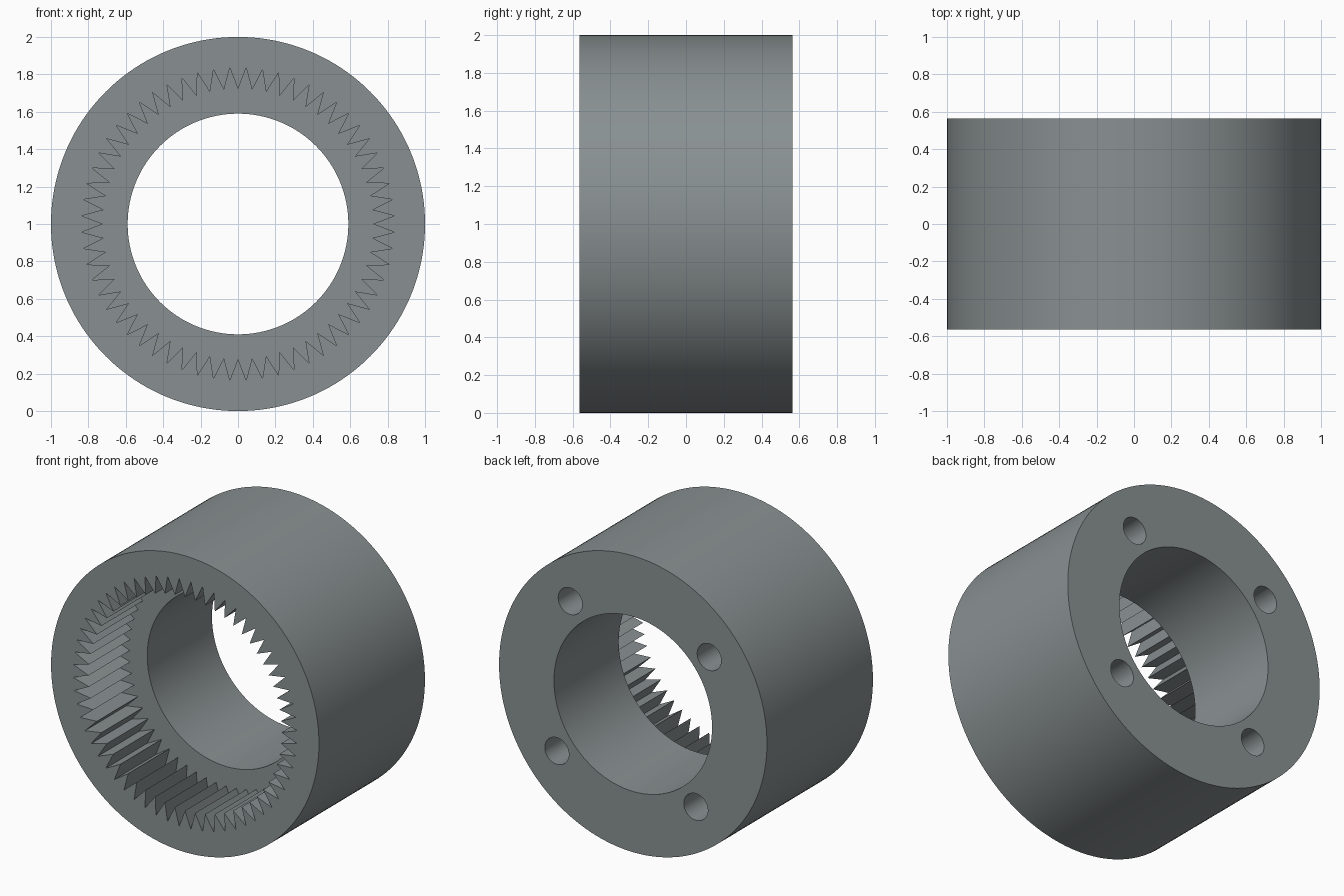
import bpy, bmesh, math

if "Cube" in bpy.data.objects:
    bpy.data.objects.remove(bpy.data.objects["Cube"])

HALF = 0.565          # half of the ring width
FLOOR = -0.125        # depth at which the toothed recess ends
TEETH = 60


def circle(radius, n, cx=0.0, cz=0.0):
    return [(cx + radius * math.cos(2 * math.pi * i / n),
             cz + radius * math.sin(2 * math.pi * i / n)) for i in range(n)]


def prism(name, profile, y0, y1):
    """Extrude an x/z profile along y, with the ring axis at z = 1."""
    bm = bmesh.new()
    face = bm.faces.new([bm.verts.new((x, y0, z + 1)) for x, z in profile])
    ext = bmesh.ops.extrude_face_region(bm, geom=[face], use_keep_orig=True)
    moved = [g for g in ext["geom"] if isinstance(g, bmesh.types.BMVert)]
    bmesh.ops.translate(bm, verts=moved, vec=(0, y1 - y0, 0))
    bmesh.ops.recalc_face_normals(bm, faces=bm.faces)
    mesh = bpy.data.meshes.new(name)
    bm.to_mesh(mesh)
    bm.free()
    obj = bpy.data.objects.new(name, mesh)
    bpy.context.collection.objects.link(obj)
    return obj


def cut(target, cutter):
    cutter.hide_render = True
    mod = target.modifiers.new("cut", 'BOOLEAN')
    mod.operation = 'DIFFERENCE'
    mod.solver = 'EXACT'
    mod.object = cutter
    bpy.context.view_layer.objects.active = target
    bpy.ops.object.modifier_apply(modifier=mod.name)
    bpy.data.objects.remove(cutter, do_unlink=True)


# Solid ring body
steel = bpy.data.materials.new("steel grey")
steel.diffuse_color = (0.25, 0.28, 0.285, 1)
steel.use_nodes = True
steel.node_tree.nodes["Principled BSDF"].inputs["Base Color"].default_value = steel.diffuse_color
ring = prism("ring_gear", circle(1.0, 160), -HALF, HALF)
ring.data.materials.append(steel)

# Recess with pointed internal teeth, open at the front
star = []
for i in range(2 * TEETH):
    a = math.pi * i / TEETH
    r = 0.72 if i % 2 == 0 else 0.837
    star.append((r * math.cos(a), r * math.sin(a)))
cut(ring, prism("tooth_cutter", star, -1, FLOOR))

# Bore through the rear wall
cut(ring, prism("bore_cutter", circle(0.59, 128), -0.9, 1))

# Four blind bolt holes in the back
for k in range(4):
    a = math.radians(50.5 + 90 * k)
    hole = circle(0.09, 40, 0.737 * math.cos(a), 0.737 * math.sin(a))
    cut(ring, prism("bolt_hole_cutter", hole, HALF - 0.45, 1))

# Smooth round walls, crisp edges
bpy.ops.object.select_all(action='DESELECT')
ring.select_set(True)
bpy.context.view_layer.objects.active = ring
bpy.ops.object.shade_smooth_by_angle(angle=math.radians(25))
